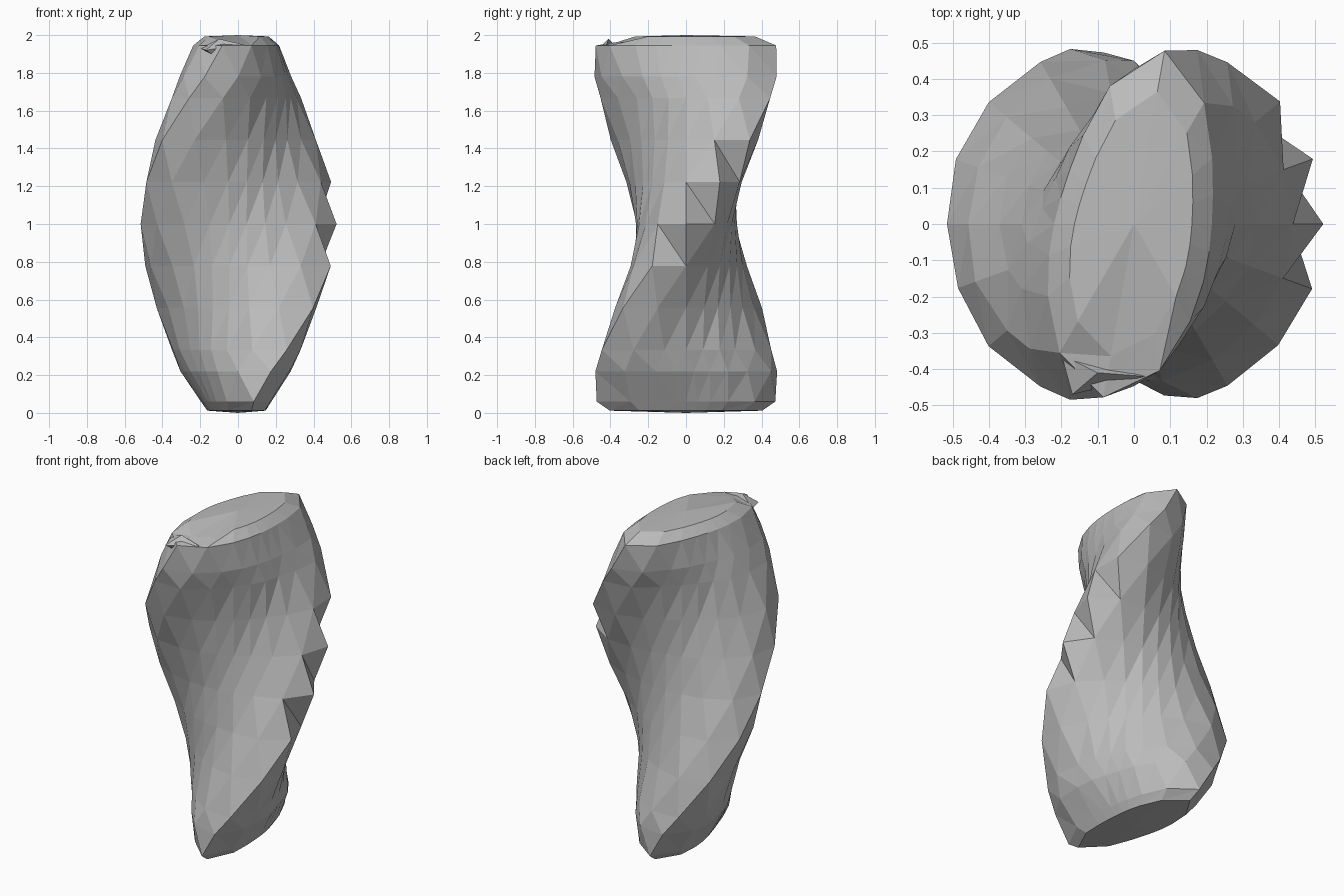
import bpy, bmesh, math, random

random.seed(7)
if "Cube" in bpy.data.objects:
    bpy.data.objects.remove(bpy.data.objects["Cube"])

stone = bpy.data.materials.new("stone grey")
stone.use_nodes = True
colour = (0.5, 0.5, 0.5, 1)
stone.diffuse_color = colour
stone.node_tree.nodes["Principled BSDF"].inputs["Base Color"].default_value = colour


def make_object(name, bm):
    bmesh.ops.recalc_face_normals(bm, faces=bm.faces)
    mesh = bpy.data.meshes.new(name)
    bm.to_mesh(mesh)
    bm.free()
    mesh.materials.append(stone)
    obj = bpy.data.objects.new(name, mesh)
    bpy.context.collection.objects.link(obj)
    return obj


def slab_radius(phi, length, thick):
    """Distance to the edge of a slightly egg-shaped section, sharper at phi = 0."""
    half = thick * (1 - 0.08 * math.cos(phi))
    return 1 / math.hypot(math.cos(phi) / length, math.sin(phi) / half)


# Vertical columns; the slab's ridge steps over one column per middle row
COLUMNS = 18
STEP = math.tau / COLUMNS
# height, half length, half thickness, ridge position in columns
rows = [(0.012, 0.41, 0.14, -4), (0.06, 0.48, 0.17, -4), (0.22, 0.515, 0.25, -3.5)]
rows += [(1 + k * 2 / 9, 0.52, 0.265, k) for k in range(-3, 4)]
rows += [(1.78, 0.515, 0.255, 3.5), (1.945, 0.485, 0.215, 4), (1.993, 0.37, 0.16, 4)]

bm = bmesh.new()
rings = []
for z, length, thick, ridge in rows:
    shift = ridge - math.floor(ridge)
    ring = []
    for i in range(COLUMNS):
        angle = (i + shift) * STEP
        r = slab_radius(angle - ridge * STEP, length, thick)
        if abs(ridge) < 4:
            r += random.uniform(-0.006, 0.006)
        ring.append(bm.verts.new((r * math.cos(angle), r * math.sin(angle), z)))
    rings.append((ring, ridge, shift))

# Skin with diagonals following the twist, broken into teeth on the left ridge
for (low, ridge, s0), (high, _, s1) in zip(rings, rings[1:]):
    for i in range(COLUMNS):
        j = (i + 1) % COLUMNS
        tooth = abs(ridge) <= 1 and i == ridge % COLUMNS
        if s1 > s0 or tooth:
            bm.faces.new((low[i], low[j], high[i]))
            bm.faces.new((low[j], high[j], high[i]))
        else:
            bm.faces.new((low[i], low[j], high[j]))
            bm.faces.new((low[i], high[j], high[i]))

# Low crowned caps
for ring, z in ((rings[0][0], 0), (rings[-1][0], 2)):
    centre = bm.verts.new((0, 0, z))
    for i in range(COLUMNS):
        bm.faces.new((ring[i], ring[(i + 1) % COLUMNS], centre))

# Broken front edge of the crown
for v in rings[-1][0]:
    if v.co.y < -0.3:
        v.co.z -= 0.03
make_object("twisted_stone", bm)

# Splintered chip along the front lip
bm = bmesh.new()
for p in ((-0.2, -0.36, 1.93), (-0.17, -0.47, 1.92), (0.03, -0.42, 1.95),
          (-0.1, -0.41, 1.98), (-0.08, -0.40, 1.86)):
    bm.verts.new(p)
bmesh.ops.convex_hull(bm, input=bm.verts[:])
make_object("lip_chip", bm)
